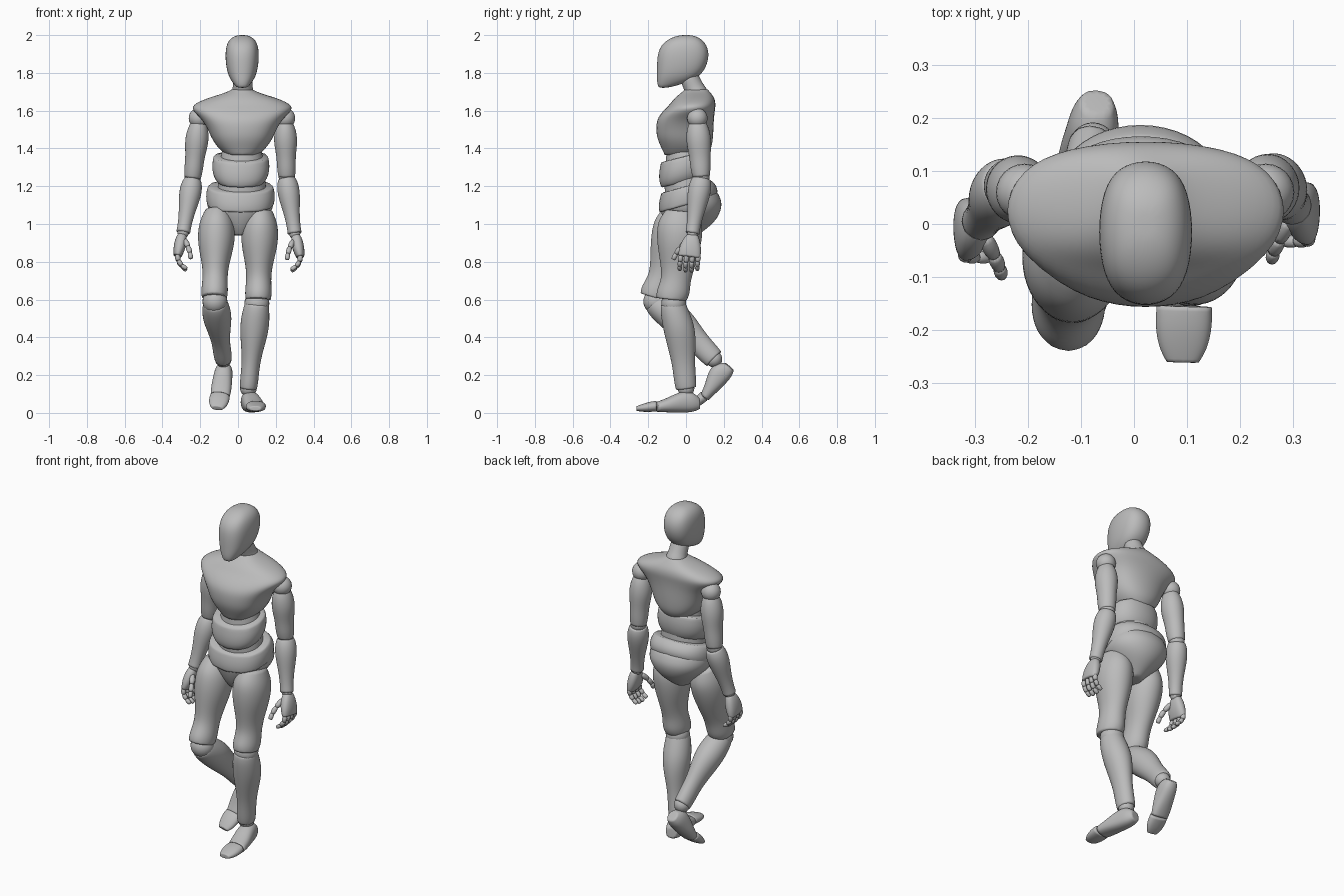
import bpy
import bmesh
from math import cos, sin, pi, copysign
from mathutils import Vector

default_cube = bpy.data.objects.get("Cube")
if default_cube:
    bpy.data.objects.remove(default_cube, do_unlink=True)

# Single matte grey
grey = bpy.data.materials.new("matte_grey")
grey.use_nodes = True
grey_colour = (.5, .5, .5, 1)
grey.diffuse_color = grey_colour
grey.node_tree.nodes["Principled BSDF"].inputs["Base Color"].default_value = grey_colour

SIDES = 12
SWELL = 1.04          # makes up for the shrinkage of subdivision
BACK = Vector((0, 1, 0))
UP = Vector((0, 0, 1))


def rounded(value, power):
    """Superellipse coordinate; a power of two gives a plain ellipse."""
    return copysign(abs(value) ** (2 / power), value)


def loft(name, start, end, rings, reference=BACK, power=2.0, tilt=0.0, crease=.6, levels=2):
    """Skin rings of (place along axis, half width, front edge, back edge)."""
    start, end = Vector(start), Vector(end)
    along = (end - start).normalized()
    back = (reference - along * reference.dot(along)).normalized()
    side = back.cross(along)
    bm = bmesh.new()
    crease_layer = bm.edges.layers.float.new("crease_edge")
    loops = []
    for place, width, front_edge, back_edge in rings:
        middle = (front_edge + back_edge) / 2
        depth = (back_edge - front_edge) / 2
        loop = []
        for step in range(SIDES):
            angle = 2 * pi * step / SIDES
            across = SWELL * width * rounded(cos(angle), power)
            deep = middle + SWELL * depth * rounded(sin(angle), power)
            point = start.lerp(end, place) + side * across + back * deep
            loop.append(bm.verts.new(point + along * tilt * deep))
        loops.append(loop)
    for lower, upper in zip(loops, loops[1:]):
        for step in range(SIDES):
            following = (step + 1) % SIDES
            bm.faces.new((lower[step], lower[following], upper[following], upper[step]))
    for loop in (loops[0], loops[-1]):
        cap = bm.faces.new(loop)
        for edge in cap.edges:
            edge[crease_layer] = crease
    bmesh.ops.recalc_face_normals(bm, faces=bm.faces)
    for face in bm.faces:
        face.smooth = True
    mesh = bpy.data.meshes.new(name)
    bm.to_mesh(mesh)
    bm.free()
    mesh.materials.append(grey)
    part = bpy.data.objects.new(name, mesh)
    bpy.context.collection.objects.link(part)
    smoothing = part.modifiers.new("smoothing", "SUBSURF")
    smoothing.levels = smoothing.render_levels = levels


def joint(name, centre, radius):
    """Ball joint."""
    bpy.ops.mesh.primitive_uv_sphere_add(segments=24, ring_count=14, radius=radius, location=centre)
    ball = bpy.context.object
    ball.name = name
    ball.data.materials.append(grey)
    bpy.ops.object.shade_smooth()


def torso(name, rings, centre=.02, **options):
    """Upright loft whose ring places are heights."""
    loft(name, (centre, 0, 0), (centre, 0, 1), rings, **options)


# Head and neck
torso("head", [
    (1.72, .026, -.145, -.10), (1.75, .052, -.153, .015), (1.79, .076, -.153, .085),
    (1.86, .088, -.153, .118), (1.92, .088, -.146, .12), (1.965, .077, -.115, .098),
    (1.992, .05, -.065, .06), (2.0, .018, -.025, .025)], centre=.022, power=2.5, crease=.2)
loft("neck", (.025, .075, 1.65), (.025, .015, 1.78), [
    (0, .062, -.06, .06), (.4, .06, -.058, .058), (.52, .052, -.052, .052), (1, .05, -.05, .05)])

# Trunk
torso("chest", [
    (1.365, .085, -.112, .11), (1.40, .125, -.128, .135), (1.45, .16, -.152, .142),
    (1.50, .18, -.158, .145), (1.555, .212, -.155, .147), (1.60, .262, -.12, .152),
    (1.63, .265, -.088, .157), (1.665, .19, -.062, .152), (1.695, .085, -.025, .13),
    (1.712, .056, -.005, .115)], centre=.022, power=2.4)
torso("spine_core", [
    (1.05, .13, -.10, .11), (1.2, .13, -.118, .11), (1.3, .12, -.11, .1), (1.42, .10, -.1, .1)])
torso("abdomen", [
    (1.225, .122, -.128, .10), (1.255, .145, -.142, .115), (1.31, .154, -.143, .12),
    (1.36, .144, -.132, .112)], centre=.015, power=2.3, tilt=.25, crease=.8)
torso("waist_band", [
    (1.10, .176, -.140, .16), (1.13, .182, -.145, .17), (1.17, .181, -.140, .155),
    (1.20, .171, -.13, .125)], centre=.013, power=2.3, tilt=.28, crease=.8)
torso("pelvis", [
    (.94, .045, -.075, .06), (.975, .075, -.10, .11), (1.02, .125, -.12, .16),
    (1.07, .17, -.135, .185), (1.12, .18, -.14, .192), (1.17, .165, -.12, .165)],
    centre=.012, power=2.1)

# Legs: left one bears the weight, right one trails with a bent knee
THIGH = [
    (0, .065, -.08, .08), (.12, .09, -.115, .118), (.25, .10, -.12, .125),
    (.42, .094, -.108, .118), (.62, .07, -.082, .10), (.78, .065, -.068, .083),
    (.92, .072, -.092, .088), (1, .067, -.086, .072)]
SHIN = [
    (0, .062, -.068, .06), (.08, .071, -.077, .07), (.28, .079, -.075, .093),
    (.48, .064, -.066, .088), (.7, .047, -.054, .066), (.92, .049, -.058, .06), (1, .045, -.053, .055)]
FOOT = [
    (0, .03, -.03, .03), (.15, .046, -.044, .065), (.4, .05, -.044, .072),
    (.75, .055, -.038, .036), (1, .05, -.033, .02)]
TOES = [
    (0, .052, -.03, .026), (.35, .054, -.032, .022), (.75, .046, -.03, .01), (1, .03, -.024, 0)]

LEGS = {
    "left": dict(hip=(.118, -.025, 1.07), knee=(.107, -.07, .6), shin=(.1, -.065, .58),
                 ankle=(.055, 0, .13), heel=(.05, .07, .05), ball=(.095, -.155, .038),
                 tip=(.092, -.262, .035), instep=UP),
    "right": dict(hip=(-.11, -.03, 1.07), knee=(-.125, -.158, .61), shin=(-.122, -.16, .59),
                  ankle=(-.078, .148, .285), heel=(-.07, .23, .245), ball=(-.095, .095, .09),
                  tip=(-.11, .012, .035), instep=Vector((0, -1, .75))),
}
for side, leg in LEGS.items():
    loft(side + "_thigh", leg["hip"], leg["knee"], THIGH)
    joint(side + "_knee", leg["shin"], .066)
    loft(side + "_shin", leg["shin"], leg["ankle"], SHIN)
    joint(side + "_ankle", leg["ankle"], .044)
    loft(side + "_foot", leg["heel"], leg["ball"], FOOT, reference=leg["instep"], power=2.4)
    loft(side + "_toes", leg["ball"], leg["tip"], TOES, reference=leg["instep"], power=2.4)

# Arms and hands
UPPER_ARM = [
    (0, .038, -.042, .042), (.12, .055, -.06, .06), (.35, .065, -.068, .068),
    (.62, .05, -.056, .056), (.85, .05, -.055, .052), (1, .044, -.046, .044)]
FOREARM = [
    (0, .045, -.048, .048), (.1, .057, -.06, .06), (.3, .06, -.063, .06),
    (.6, .043, -.047, .044), (.85, .036, -.038, .035), (1, .037, -.038, .036)]
PALM = [
    (0, .022, -.03, .03), (.25, .032, -.05, .045), (.7, .031, -.064, .057), (1, .021, -.06, .055)]


def digit(name, points, radius):
    """Jointed finger of short rounded segments."""
    for number, (base, tip) in enumerate(zip(points, points[1:])):
        loft(f"{name}_segment_{number + 1}", base, tip, [
            (-.05, radius * .7, -radius * .7, radius * .7),
            (.4, radius, -radius, radius),
            (1.05, radius * .75, -radius * .75, radius * .75)], crease=.3, levels=1)
        radius *= .92


ARMS = {
    "left": dict(out=1, shoulder=(.249, .06, 1.56), elbow=(.258, .082, 1.25), wrist=(.3, .035, .95)),
    "right": dict(out=-1, shoulder=(-.207, .06, 1.56), elbow=(-.24, .075, 1.245), wrist=(-.29, .005, .955)),
}
FINGERS = ("index", "middle", "ring", "little")
for side, arm in ARMS.items():
    wrist = Vector(arm["wrist"])

    def at_hand(outward, y, z):
        return wrist + Vector((outward * arm["out"], y, z))

    joint(side + "_shoulder", arm["shoulder"], .054)
    upper_start = Vector(arm["shoulder"]) - UP * .02
    loft(side + "_upper_arm", upper_start, arm["elbow"], UPPER_ARM)
    joint(side + "_elbow", arm["elbow"], .043)
    loft(side + "_forearm", Vector(arm["elbow"]) - UP * .01, wrist, FOREARM)
    joint(side + "_wrist", wrist, .03)
    loft(side + "_palm", at_hand(.005, 0, -.01), at_hand(.03, -.015, -.125), PALM, power=2.4)
    for place, finger in enumerate(FINGERS):
        y = -.062 + place * .031
        reach = .9 if finger in ("index", "little") else 1
        digit(f"{side}_{finger}_finger", [
            at_hand(.031, y, -.118), at_hand(.026, y - .004, -.118 - .034 * reach),
            at_hand(.008, y - .006, -.118 - .062 * reach),
            at_hand(-.018, y - .006, -.118 - .082 * reach)], .0155)
    digit(side + "_thumb", [
        at_hand(-.008, -.03, -.04), at_hand(-.026, -.065, -.075),
        at_hand(-.036, -.088, -.108), at_hand(-.04, -.103, -.138)], .017)
